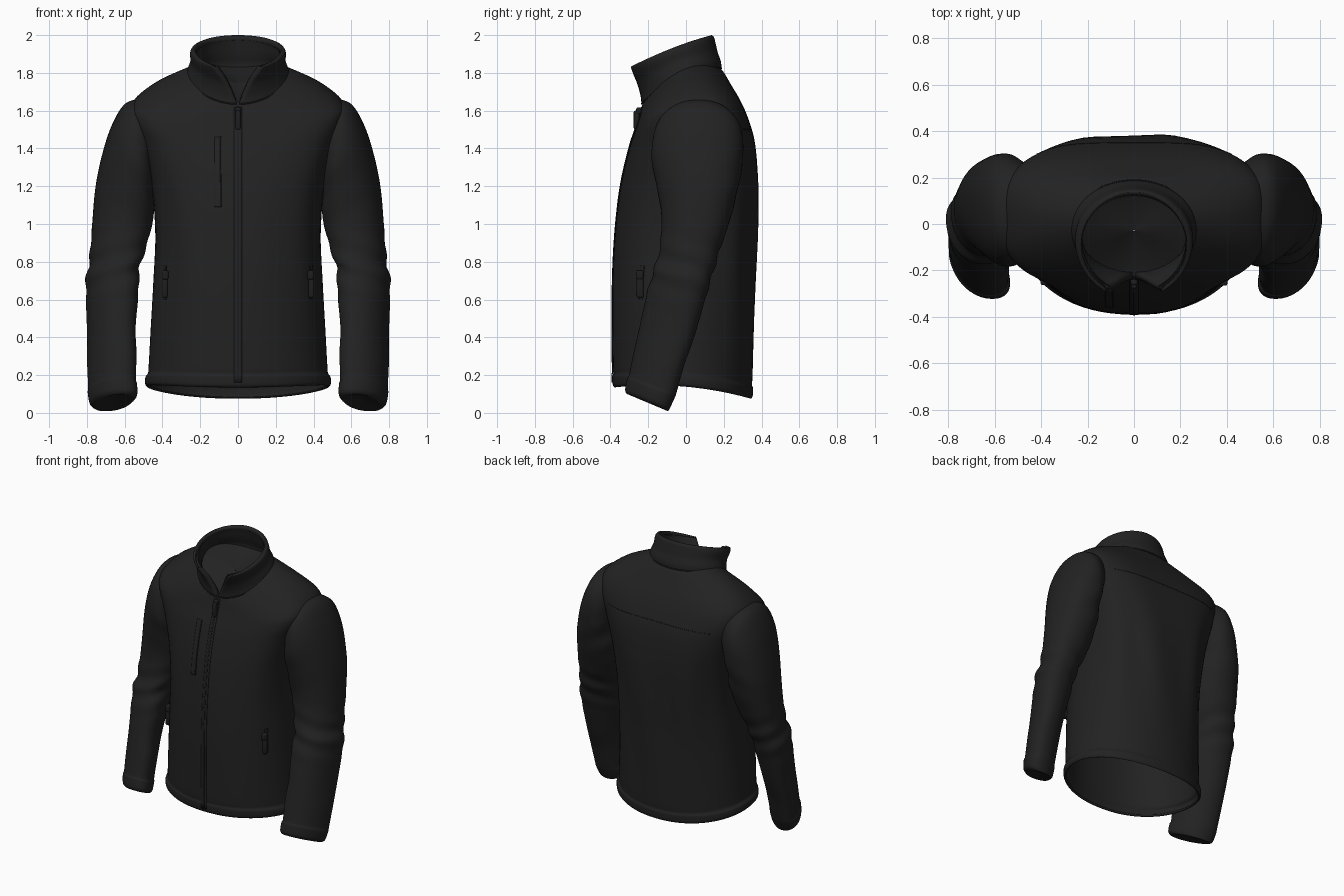
import bpy
import bmesh
from math import sin, cos, pi, exp, copysign
from mathutils import Vector
from mathutils.bvhtree import BVHTree

cube = bpy.data.objects.get("Cube")
if cube:
    bpy.data.objects.remove(cube)


def material(name, r, g, b):
    mat = bpy.data.materials.new(name)
    mat.use_nodes = True
    mat.diffuse_color = (r, g, b, 1)
    mat.node_tree.nodes["Principled BSDF"].inputs["Base Color"].default_value = (r, g, b, 1)
    return mat


FABRIC = material("black fabric", 0.016, 0.016, 0.016)
TRIM = material("dark zip trim", 0.013, 0.013, 0.014)


def finish(obj, mat):
    obj.data.materials.append(mat)
    bpy.ops.object.select_all(action='DESELECT')
    obj.select_set(True)
    bpy.context.view_layer.objects.active = obj
    bpy.ops.object.shade_smooth_by_angle(angle=0.9)
    return obj


def mesh_object(name, verts, faces, mat, thickness=0, offset=-1):
    mesh = bpy.data.meshes.new(name)
    mesh.from_pydata(verts, [], faces)
    obj = bpy.data.objects.new(name, mesh)
    bpy.context.collection.objects.link(obj)
    if thickness:
        mod = obj.modifiers.new("thickness", 'SOLIDIFY')
        mod.thickness = thickness
        mod.offset = offset
    return finish(obj, mat)


def smooth_rows(rows, steps):
    """Catmull-Rom interpolation between rows of ring settings."""
    out = []
    last = len(rows) - 1
    for i in range(last):
        quad = [rows[max(i - 1, 0)], rows[i], rows[i + 1], rows[min(i + 2, last)]]
        for k in range(steps):
            t = k / steps
            out.append([b + 0.5 * t * (c - a + t * (2 * a - 5 * b + 4 * c - d
                        + t * (3 * (b - c) + d - a))) for a, b, c, d in zip(*quad)])
    return out + [list(rows[-1])]


def loft(name, rings, mat, thickness=0, closed=True, flip=False):
    n = len(rings[0])
    verts = [p for ring in rings for p in ring]
    faces = []
    for i in range(len(rings) - 1):
        for j in range(n if closed else n - 1):
            k = (j + 1) % n
            face = (i * n + j, i * n + k, i * n + n + k, i * n + n + j)
            faces.append(face[::-1] if flip else face)
    return mesh_object(name, verts, faces, mat, thickness)


def shrunk(ring, scale, lift):
    """Copy of a ring drawn in toward its centre, for closing an end."""
    centre = sum((Vector(p) for p in ring), Vector()) / len(ring)
    return [centre.lerp(Vector(p), scale) + Vector((0, 0, lift)) for p in ring]


def power(v, n):
    return copysign(abs(v) ** (2 / n), v)


def body_ring(row, count, gap=None, folds=0.0):
    """Rounded ring whose height varies from front over side to back."""
    hw, yf, yb, zf, zs, zb, n = row[:7]
    ring = []
    for j in range(count):
        if gap is None:
            a = 2 * pi * j / count
        else:
            a = -pi / 2 + gap + (2 * pi - 2 * gap) * j / (count - 1)
        t = power(sin(a), n)
        z = zs + (zb - zf) / 2 * t + ((zb + zf) / 2 - zs) * t * t
        crease = folds * sin(9 * a + 2 * z) * exp(-((z - 0.9) / 0.4) ** 2) * abs(t)
        crease *= 1 if t > 0 else 0.35
        ring.append(((hw + crease) * power(cos(a), n),
                     (yf + yb) / 2 + ((yb - yf) / 2 + crease) * t, z))
    return ring


# Torso: half width, front y, back y, front, side and back height, squareness
torso_rows = [
    (.482, -.378, .345, .135, .14, .075, 2.15),
    (.492, -.388, .353, .15, .155, .09, 2.15),
    (.490, -.390, .355, .19, .19, .13, 2.15),
    (.477, -.385, .349, .21, .21, .15, 2.15),
    (.473, -.388, .352, .25, .25, .2, 2.15),
    (.462, -.390, .357, .45, .45, .42, 2.2),
    (.448, -.388, .365, .7, .7, .7, 2.3),
    (.438, -.374, .378, .95, .95, .95, 2.5),
    (.458, -.345, .384, 1.2, 1.2, 1.2, 2.8),
    (.510, -.300, .368, 1.4, 1.42, 1.42, 3.2),
    (.556, -.268, .333, 1.5, 1.56, 1.55, 3.4),
    (.550, -.250, .290, 1.555, 1.65, 1.65, 3.2),
    (.430, -.237, .240, 1.605, 1.745, 1.735, 2.6),
    (.280, -.230, .195, 1.635, 1.81, 1.81, 2.1),
    (.245, -.222, .165, 1.65, 1.82, 1.835, 2),
]
torso_rings = [body_ring(r, 72, folds=0.009) for r in smooth_rows(torso_rows, 5)]
torso = loft("torso", torso_rings, FABRIC, 0.015)
surface = BVHTree.FromPolygons([v.co for v in torso.data.vertices],
                               [list(p.vertices) for p in torso.data.polygons])

# Slightly sunken lining that closes the neck inside the collar
loft("neck_lining", [shrunk(torso_rings[-1], s, -.035 * (1 - s * s))
                     for s in (1, .75, .4, .01)], FABRIC)


def on_torso(x, z, side=-1):
    """Point on the front (-1) or back (1) of the torso."""
    hit = surface.ray_cast(Vector((x, side * 2, z)), Vector((0, -side, 0)))[0]
    return hit if hit else Vector((x, side * 0.22, z))


# Collar: same settings plus the half angle of the front opening
collar_rows = [
    (.274, -.236, .188, 1.635, 1.79, 1.825, 2, .02),
    (.266, -.242, .185, 1.68, 1.82, 1.86, 2, .09),
    (.252, -.265, .168, 1.74, 1.86, 1.91, 2, .24),
    (.254, -.302, .155, 1.79, 1.90, 1.965, 2, .42),
    (.246, -.322, .148, 1.815, 1.92, 1.99, 2, .52),
    (.228, -.314, .136, 1.82, 1.925, 2.0, 2, .55),
]
collar_rings = [body_ring(r, 60, r[7]) for r in smooth_rows(collar_rows, 4)]
loft("collar", collar_rings, FABRIC, 0.03, closed=False)

# Sleeves: inner x and z, outer x and z, front y, back y, pitch, sideways lean
sleeve_rows = [
    (.562, .055, .750, .055, -.315, -.095, -.42, .045),
    (.547, .075, .772, .075, -.322, -.085, -.42, .05),
    (.547, .130, .783, .130, -.312, -.060, -.4, .05),
    (.554, .155, .780, .155, -.302, -.050, -.38, .05),
    (.550, .300, .786, .280, -.275, -.010, -.3, .05),
    (.553, .430, .788, .420, -.245, .040, -.25, .045),
    (.537, .600, .796, .580, -.210, .090, -.2, .04),
    (.528, .740, .799, .720, -.175, .135, -.1, .03),
    (.508, .820, .782, .820, -.150, .165, 0, .025),
    (.465, .960, .770, 1.00, -.130, .220, 0, .02),
    (.445, 1.08, .752, 1.20, -.142, .265, 0, .02),
    (.442, 1.16, .714, 1.38, -.172, .290, 0, .02),
    (.445, 1.22, .664, 1.53, -.182, .303, 0, .015),
    (.445, 1.28, .596, 1.638, -.168, .297, 0, .01),
    (.440, 1.32, .500, 1.665, -.130, .260, 0, 0),
]


def sleeve_ring(row, side):
    xi, zi, xo, zo, yf, yb, pitch, lean = row
    ring = []
    for j in range(48):
        a = 2 * pi * j / 48
        c, s = power(cos(a), 2.2), power(sin(a), 2.2)
        z = (zi + zo) / 2 + c * (zo - zi) / 2 + pitch * s * (yb - yf) / 2
        # Diagonal creases around the elbow and the armpit
        wave = 0.007 * sin(46 * z + 2 * a) * exp(-((z - 0.77) / 0.13) ** 2)
        wave += 0.006 * sin(30 * z - 3 * a) * exp(-((z - 1.2) / 0.15) ** 2) * (1 - c) / 2
        ring.append((side * ((xi + xo) / 2 + lean * s + c * ((xo - xi) / 2 + wave)),
                     (yf + yb) / 2 + s * ((yb - yf) / 2 + wave), z))
    return ring


for label, side in (("left", 1), ("right", -1)):
    rings = [sleeve_ring(r, side) for r in smooth_rows(sleeve_rows, 7)]
    cuff_end = [shrunk(rings[0], s, .02 * (1 - s)) for s in (.01, .5, .9)]
    loft(label + "_sleeve", cuff_end + rings, FABRIC, flip=side < 0)


# Raised stitched seams
def seam(name, points, radius=0.002):
    curve = bpy.data.curves.new(name, 'CURVE')
    curve.dimensions = '3D'
    curve.bevel_depth = radius
    curve.bevel_resolution = 1
    spline = curve.splines.new('POLY')
    spline.points.add(len(points) - 1)
    for p, co in zip(spline.points, points):
        p.co = (*co, 1)
    obj = bpy.data.objects.new(name, curve)
    bpy.context.collection.objects.link(obj)
    curve.materials.append(FABRIC)


def spread(a, b, n=24):
    return [a + (b - a) * i / n for i in range(n + 1)]


seam("collar_seam", collar_rings[0], 0.004)
seam("back_yoke_seam", [on_torso(x, 1.5, 1) for x in spread(-.42, .42)])


# Flat strips that follow the front of the torso
def strip(name, x0, x1, z0, z1, thickness, mat):
    xs, zs = spread(x0, x1, 4), spread(z0, z1, 40)
    verts = [on_torso(x, z) for z in zs for x in xs]
    n = len(xs)
    faces = [(i * n + j, i * n + j + 1, i * n + n + j + 1, i * n + n + j)
             for i in range(len(zs) - 1) for j in range(n - 1)]
    return mesh_object(name, verts, faces, mat, thickness, 1)


strip("front_zip_placket", -.02, .02, .16, 1.62, 0.003, FABRIC)
strip("front_zip_teeth", -.005, .005, .16, 1.62, 0.005, TRIM)
strip("chest_pocket_welt", -.125, -.088, 1.09, 1.46, 0.004, FABRIC)
strip("chest_pocket_zip", -.094, -.088, 1.09, 1.46, 0.006, TRIM)


# Rounded zip pulls
def pull(name, x, z, width, height, depth):
    bpy.ops.mesh.primitive_cube_add(size=1, location=on_torso(x, z) + Vector((0, -depth / 3, 0)))
    obj = bpy.context.object
    obj.name = name
    bm = bmesh.new()
    bm.from_mesh(obj.data)
    bmesh.ops.scale(bm, vec=(width, depth, height), verts=bm.verts)
    bmesh.ops.bevel(bm, geom=bm.edges[:], offset=0.3 * min(width, depth), segments=3,
                    affect='EDGES', profile=0.5)
    bm.to_mesh(obj.data)
    bm.free()
    finish(obj, TRIM)


pull("front_zip_slider", 0, 1.6, .03, .035, .03)
pull("front_zip_pull", 0, 1.55, .026, .1, .03)
for label, side in (("left", 1), ("right", -1)):
    strip(label + "_pocket_zip", side * .385 - .006, side * .385 + .006, .6, .78, 0.004, TRIM)
    pull(label + "_pocket_pull_top", side * .385, .73, .034, .05, .04)
    pull(label + "_pocket_pull_tab", side * .388, .66, .03, .1, .036)
